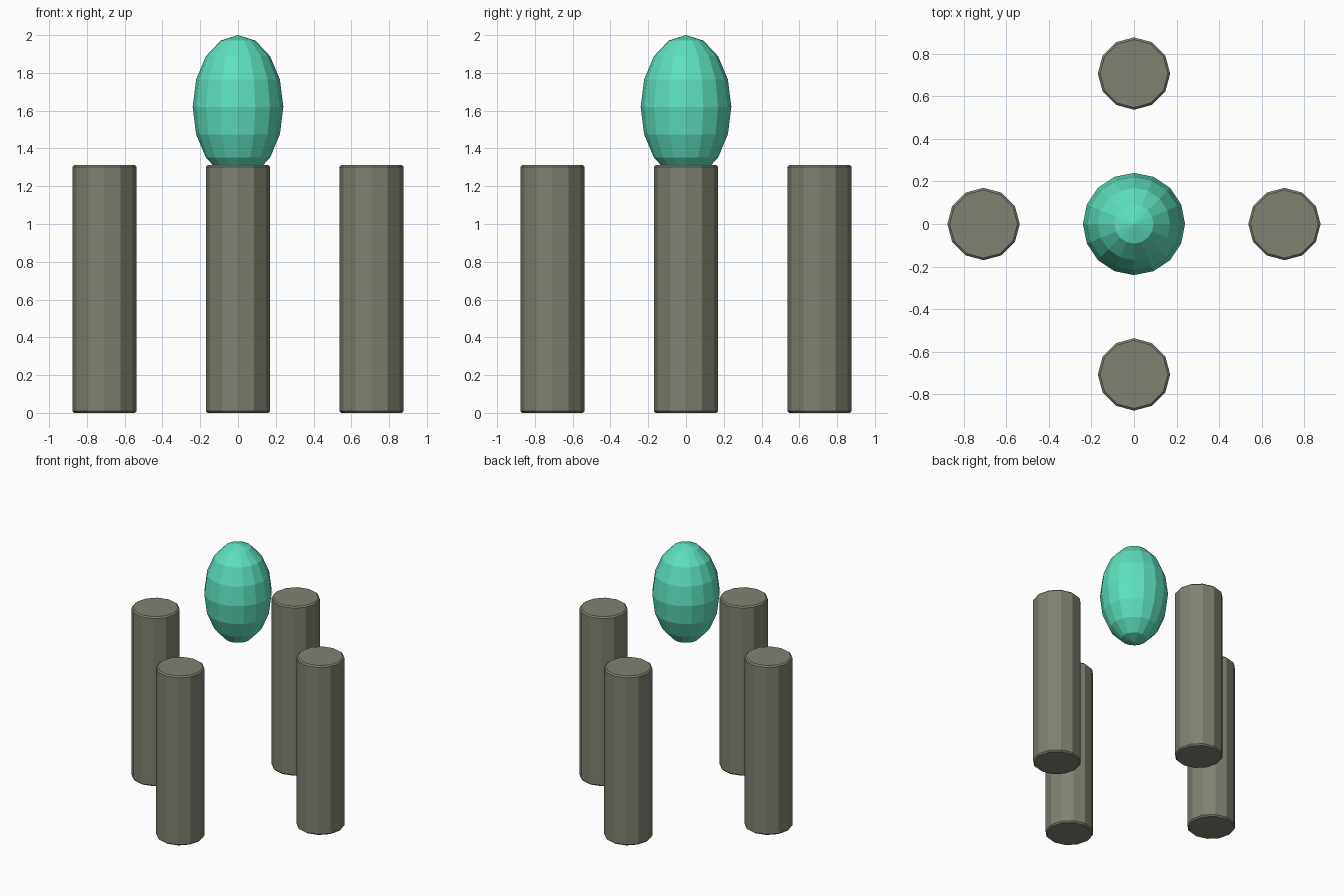
import bpy
import bmesh
import math
from mathutils import Matrix

if "Cube" in bpy.data.objects:
    bpy.data.objects.remove(bpy.data.objects["Cube"])


def material(name, rgb):
    # sRGB 0-255 to linear
    lin = [((c / 255 + 0.055) / 1.055) ** 2.4 for c in rgb]
    m = bpy.data.materials.new(name)
    m.diffuse_color = (*lin, 1)
    m.use_nodes = True
    m.node_tree.nodes["Principled BSDF"].inputs["Base Color"].default_value = m.diffuse_color
    return m


def add_object(name, bm, mat, location):
    mesh = bpy.data.meshes.new(name)
    bm.to_mesh(mesh)
    bm.free()
    mesh.materials.append(mat)
    ob = bpy.data.objects.new(name, mesh)
    ob.location = location
    bpy.context.collection.objects.link(ob)
    return ob


stone = material("grey olive", (126, 130, 113))
teal = material("teal", (94, 224, 190))

# Four twelve-sided pillars with chamfered rims, standing in a ring
RADIUS, HEIGHT, RING = 0.17, 1.313, 0.707
for i, side in enumerate(("right", "back", "left", "front")):
    bm = bmesh.new()
    bmesh.ops.create_cone(bm, cap_ends=True, segments=12, radius1=RADIUS,
                          radius2=RADIUS, depth=HEIGHT)
    rims = [e for e in bm.edges if abs(e.verts[0].co.z - e.verts[1].co.z) < 1e-4]
    bmesh.ops.bevel(bm, geom=rims, offset=0.01, segments=1, affect='EDGES')
    a = i * math.pi / 2
    add_object(side + "_pillar", bm, stone,
               (RING * math.cos(a), RING * math.sin(a), HEIGHT / 2))

# Faceted egg floating above the middle
bm = bmesh.new()
bmesh.ops.create_uvsphere(bm, u_segments=16, v_segments=8, radius=1,
                          matrix=Matrix.Diagonal((0.24, 0.24, 0.38, 1)))
add_object("floating_egg", bm, teal, (0, 0, 1.62))
